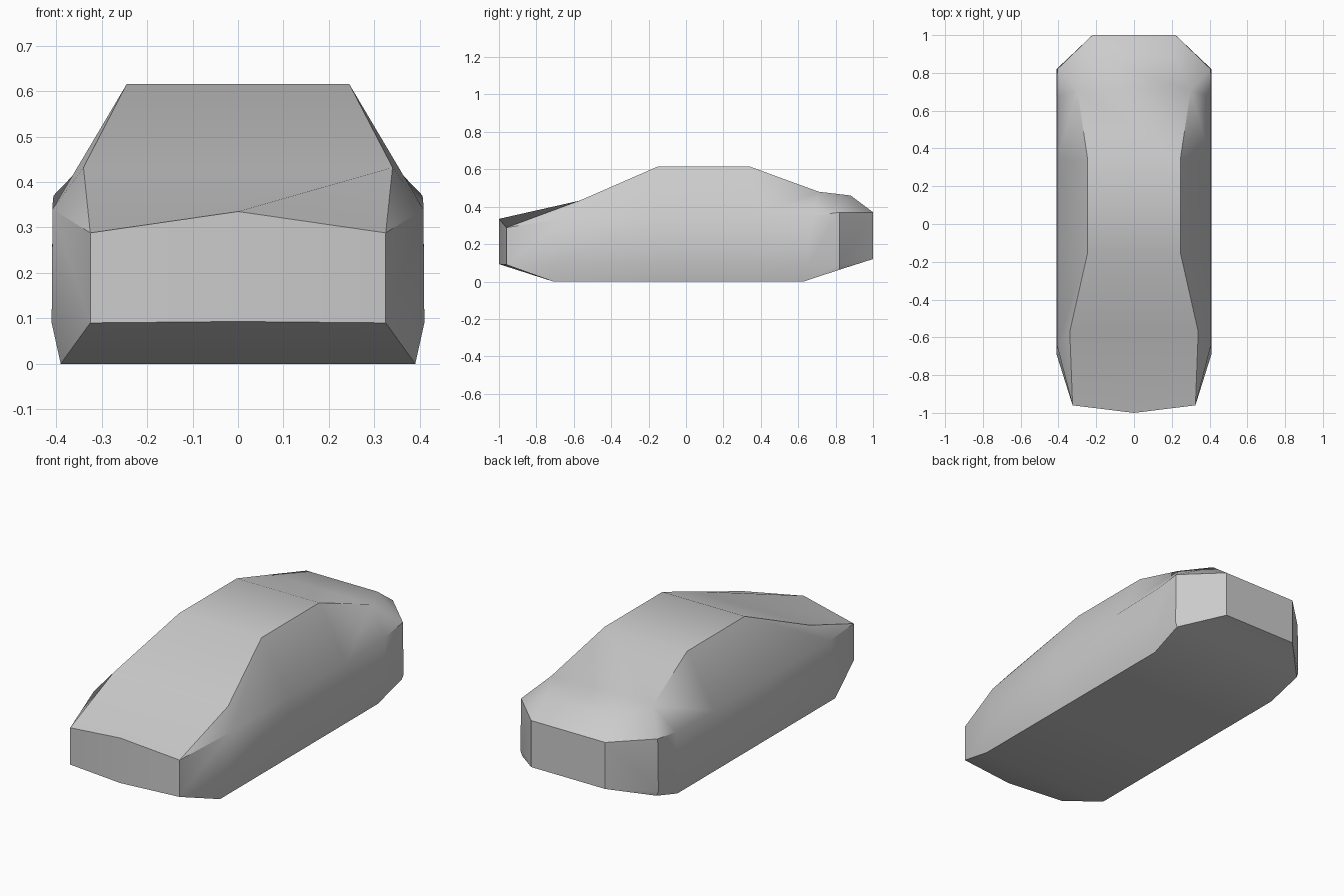
import bpy, bmesh, math

cube = bpy.data.objects.get("Cube")
if cube:
    bpy.data.objects.remove(cube, do_unlink=True)

paint = bpy.data.materials.new("body_grey")
paint.use_nodes = True
grey = (0.6, 0.6, 0.6, 1)
paint.diffuse_color = grey
paint.node_tree.nodes["Principled BSDF"].inputs["Base Color"].default_value = grey

# Left-hand stations from nose to tail: sill, lower side, shoulder, roof edge
nose = [(0, -1, .093)] * 2 + [(0, -1, .335)] * 2
front_corner = [(.325, -.96, .09)] * 2 + [(.325, -.96, .288)] * 2
bonnet = [(.39, -.71, 0), (.41, -.69, .09), (.408, -.64, .34), (.34, -.57, .432)]


def cabin(y):
    return [(.39, y, 0), (.41, y, .09), (.408, y, .34), (.245, y, .615)]


boot = [(.39, .63, 0), (.41, .65, .09), (.408, .67, .35), (.30, .71, .48)]
rear_corner = [(.40, .82, .063)] + [(.41, .82, .09)] + [(.406, .82, .37)] * 2
tail = [(.22, 1, .12)] * 2 + [(.22, 1, .37)] * 2
tail_mid = [(0, 1, .12)] * 2 + [(0, 1, .37)] * 2
lid = (.21, .88, .46)
stations = [nose, front_corner, bonnet, cabin(-.15), cabin(.34), boot,
            rear_corner, tail, tail_mid]

bm = bmesh.new()
verts = {}


def face(points):
    """Add a polygon, sharing vertices and skipping repeated points."""
    loop = []
    for p in points:
        v = verts.get(p) or verts.setdefault(p, bm.verts.new(p))
        if v not in loop:
            loop.append(v)
    if len(loop) > 2 and not bm.faces.get(loop):
        bm.faces.new(loop)


def flip(p):
    return (-p[0] if p[0] else 0, p[1], p[2])


# Sides, nose and tail, on both halves
for side in (lambda p: p, flip):
    for a, b in zip(stations, stations[1:]):
        for i in range(3):
            face([side(p) for p in (a[i], b[i], b[i + 1], a[i + 1])])
    # Sloping boot corners
    face([side(p) for p in (boot[3], rear_corner[3], lid)])
    face([side(p) for p in (rear_corner[3], tail[3], lid)])

# Bonnet, windscreen, roof, rear window
for a, b in zip(stations[1:5], stations[2:6]):
    extra = [nose[3]] if a is front_corner else []
    face([a[3], b[3], flip(b[3]), flip(a[3])] + extra)
# Boot lid
face([boot[3], lid, flip(lid), flip(boot[3])])
face([lid, tail[3], tail_mid[3], flip(tail[3]), flip(lid)])

# Underside
for a, b in zip(stations[1:7], stations[2:8]):
    start = [nose[0]] if a is front_corner else []
    end = [tail_mid[0]] if b is tail else []
    face([a[0], b[0]] + end + [flip(b[0]), flip(a[0])] + start)

bmesh.ops.recalc_face_normals(bm, faces=bm.faces)
mesh = bpy.data.meshes.new("car_body")
bm.to_mesh(mesh)
bm.free()
mesh.materials.append(paint)
body = bpy.data.objects.new("car_body", mesh)
bpy.context.collection.objects.link(body)

bpy.ops.object.select_all(action='DESELECT')
body.select_set(True)
bpy.context.view_layer.objects.active = body
bpy.ops.object.shade_smooth_by_angle(angle=math.radians(40))
